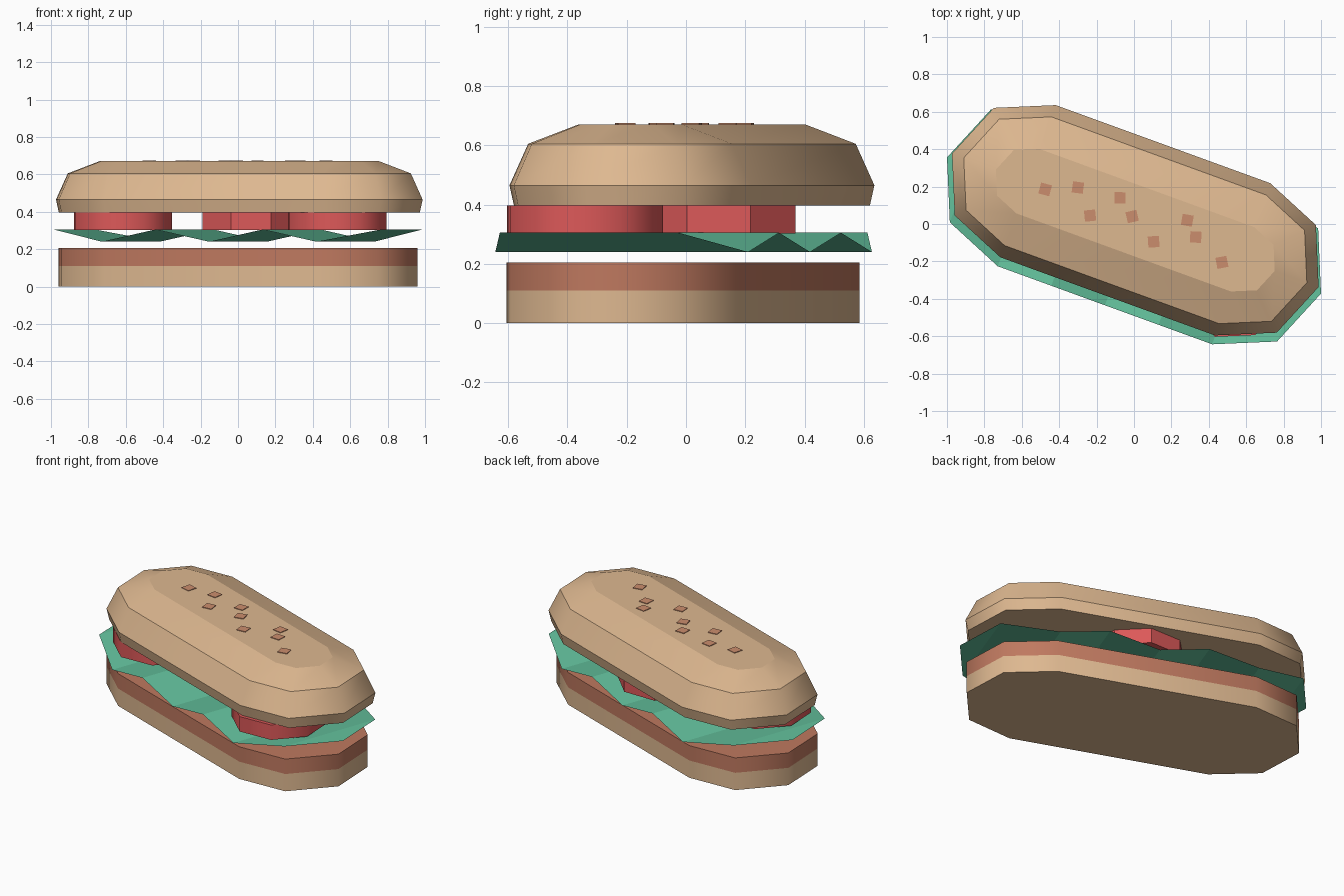
import bpy, bmesh
from math import radians, sin, cos, pi
from mathutils import Matrix

cube = bpy.data.objects.get("Cube")
if cube:
    bpy.data.objects.remove(cube, do_unlink=True)

TURN = radians(-20)   # the sandwich lies at an angle
HALF = 0.61           # half length of the straight sides


def material(name, rgb):
    m = bpy.data.materials.new(name)
    m.use_nodes = True
    m.diffuse_color = (*rgb, 1)
    m.node_tree.nodes["Principled BSDF"].inputs["Base Color"].default_value = (*rgb, 1)
    return m


BUN = material("toasted bun", (0.73, 0.48, 0.28))
MEAT = material("cooked patty", (0.52, 0.19, 0.115))
LETTUCE = material("lettuce green", (0.127, 0.54, 0.34))
TOMATO = material("tomato red", (0.72, 0.10, 0.10))
SEED = material("seed", (0.60, 0.27, 0.155))


def finish(name, bm, mat, centre, turn=TURN, smooth_walls=True):
    """Turn and place the mesh; walls are smooth around, sharp between levels."""
    bm.transform(Matrix.Translation((*centre, 0)) @ Matrix.Rotation(turn, 4, 'Z'))
    bm.normal_update()
    for f in bm.faces:
        f.smooth = smooth_walls
    for e in bm.edges:
        a, b = e.verts
        if abs(a.co.z - b.co.z) < 1e-5:
            e.smooth = False
    me = bpy.data.meshes.new(name)
    bm.to_mesh(me)
    bm.free()
    me.materials.append(mat)
    ob = bpy.data.objects.new(name, me)
    bpy.context.collection.objects.link(ob)
    return ob


def capsule(r):
    """Long outline with a half octagon at each end."""
    return [(s * (HALF + r * sin(k * pi / 4)), s * -r * cos(k * pi / 4))
            for s in (1, -1) for k in range(5)]


def octagon(r):
    return [(r * cos(k * pi / 4), r * sin(k * pi / 4)) for k in range(8)]


def loft(outline, levels):
    """Closed solid through (radius, height) levels."""
    bm = bmesh.new()
    rings = [[bm.verts.new((x, y, z)) for x, y in outline(r)] for r, z in levels]
    for lo, hi in zip(rings, rings[1:]):
        n = len(lo)
        for i in range(n):
            j = (i + 1) % n
            bm.faces.new((lo[i], lo[j], hi[j], hi[i]))
    bm.faces.new(rings[0][::-1])
    bm.faces.new(rings[-1])
    return bm


# Buns and patty
finish("bottom_bun", loft(capsule, [(0.411, 0), (0.411, 0.11)]), BUN, (0, -0.01))
finish("patty", loft(capsule, [(0.411, 0.11), (0.411, 0.205)]), MEAT, (0, -0.01))
finish("top_bun", loft(capsule, [(0.417, 0.397), (0.433, 0.465), (0.366, 0.605), (0.183, 0.671)]),
       BUN, (0.007, 0.02))

# Lettuce: a folded sheet, low and high folds in turn, with raised ends
R, LOW, HIGH = 0.454, 0.24, 0.305
bm = bmesh.new()
d = R * sin(pi / 4)
folds = [(-HALF - d, d, HIGH)]
folds += [(HALF * k / 2, R, HIGH if k % 2 else LOW) for k in range(-2, 3)]
folds += [(HALF + d, d, HIGH)]
rows = [[bm.verts.new((x, s * w, z)) for s in (-1, 1)] for x, w, z in folds]
for a, b in zip(rows, rows[1:]):
    bm.faces.new((a[0], b[0], b[1], a[1]))
for row, s in ((rows[0], -1), (rows[-1], 1)):
    tip = bm.verts.new((s * (HALF + R), 0, HIGH))
    bm.faces.new((row[0], tip, row[1]) if s > 0 else (row[1], tip, row[0]))
finish("lettuce", bm, LETTUCE, (0, -0.008), smooth_walls=False)

# Tomato slices
slices = [("left", 0.53, -0.34, -20, True), ("middle", 0.07, 0.11, 22.5, False),
          ("right", -0.615, 0.1, -20, True)]
for side, x, y, deg, smooth in slices:
    finish("tomato_slice_" + side, loft(octagon, [(0.28, 0.302), (0.28, 0.397)]),
           TOMATO, (x, y), radians(deg), smooth)

# Seeds scattered on the crown
spots = [(-0.475, 0.185), (-0.3, 0.195), (-0.075, 0.14), (-0.235, 0.045), (-0.01, 0.04),
         (0.285, 0.02), (0.33, -0.07), (0.105, -0.095), (0.47, -0.205)]
for i, spot in enumerate(spots):
    bm = bmesh.new()
    bmesh.ops.create_cube(bm, size=1, matrix=Matrix.Translation((0, 0, 0.672))
                          @ Matrix.Diagonal((0.06, 0.06, 0.006, 1)))
    finish(f"seed_{i + 1}", bm, SEED, spot, radians((i * 37) % 30 - 15), False)
